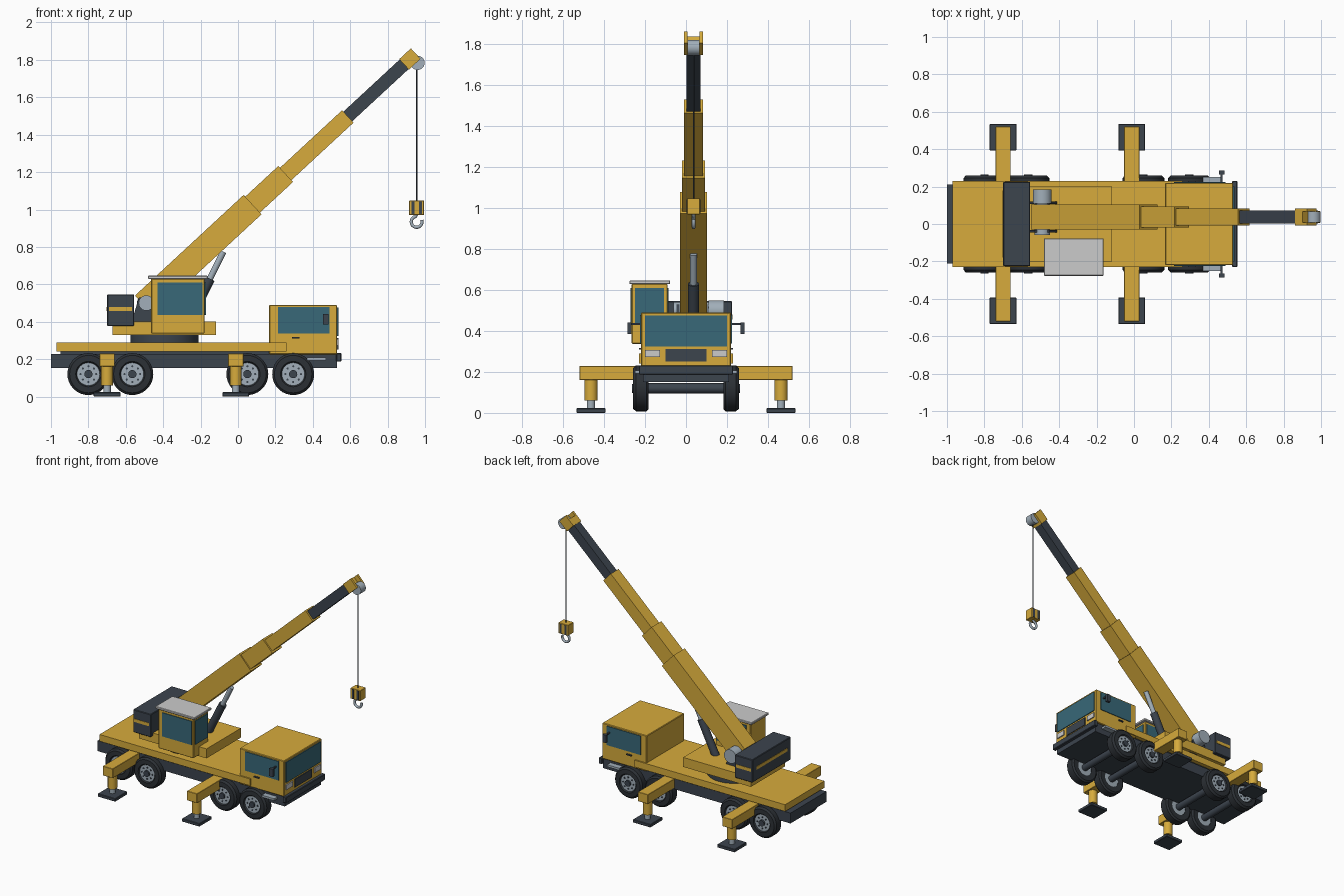
import bpy, bmesh
from math import radians, cos, sin, pi
from mathutils import Vector, Matrix

if "Cube" in bpy.data.objects:
    bpy.data.objects.remove(bpy.data.objects["Cube"])


def material(name, rgb):
    m = bpy.data.materials.new(name)
    m.diffuse_color = (*rgb, 1)
    m.use_nodes = True
    m.node_tree.nodes["Principled BSDF"].inputs["Base Color"].default_value = m.diffuse_color
    return m


YELLOW = material("yellow_paint", (0.68, 0.41, 0.045))
DARK = material("dark_paint", (0.045, 0.058, 0.076))
RUBBER = material("rubber", (0.025, 0.03, 0.036))
GLASS = material("glass", (0.04, 0.14, 0.19))
METAL = material("metal", (0.36, 0.43, 0.49))
PALE = material("pale_grey", (0.58, 0.58, 0.55))


def finish(name, bm, mat, smooth=False, bevel=0):
    me = bpy.data.meshes.new(name)
    bmesh.ops.recalc_face_normals(bm, faces=bm.faces)
    bm.to_mesh(me)
    bm.free()
    me.materials.append(mat)
    ob = bpy.data.objects.new(name, me)
    bpy.context.collection.objects.link(ob)
    if bevel:
        mod = ob.modifiers.new("bevel", 'BEVEL')
        mod.width, mod.segments = bevel, 1
    if smooth:
        bpy.ops.object.select_all(action='DESELECT')
        ob.select_set(True)
        bpy.context.view_layer.objects.active = ob
        bpy.ops.object.shade_smooth_by_angle(angle=radians(35))
    return ob


def box(name, x, y, z, mat, bevel=0, xf=None):
    bm = bmesh.new()
    bmesh.ops.create_cube(bm, size=1)
    for v in bm.verts:
        v.co = Vector([(a + b) / 2 + c * (b - a) for (a, b), c in zip((x, y, z), v.co)])
    if xf:
        bm.transform(xf)
    return finish(name, bm, mat, bevel=bevel)


def cyl(name, a, b, r, mat, n=32):
    a, b = Vector(a), Vector(b)
    bm = bmesh.new()
    bmesh.ops.create_cone(bm, cap_ends=True, segments=n, radius1=r, radius2=r, depth=(b - a).length)
    q = (b - a).to_track_quat('Z', 'Y').to_matrix().to_4x4()
    bm.transform(Matrix.Translation((a + b) / 2) @ q)
    return finish(name, bm, mat, smooth=True)


def prism(name, pts, y0, y1, mat):
    bm = bmesh.new()
    f = bm.faces.new([bm.verts.new((x, y0, z)) for x, z in pts])
    ext = bmesh.ops.extrude_face_region(bm, geom=[f])["geom"]
    for v in ext:
        if isinstance(v, bmesh.types.BMVert):
            v.co.y = y1
    return finish(name, bm, mat)


def lathe(name, profile, centre, mat, n=36):
    # profile of (radius, y), spun about the y axis
    bm = bmesh.new()
    vs = [bm.verts.new((r, y, 0)) for r, y in profile]
    es = [bm.edges.new(p) for p in zip(vs, vs[1:])]
    bmesh.ops.spin(bm, geom=vs + es, cent=(0, 0, 0), axis=(0, 1, 0), angle=2 * pi, steps=n)
    bmesh.ops.remove_doubles(bm, verts=bm.verts, dist=1e-5)
    bm.transform(Matrix.Translation(centre))
    return finish(name, bm, mat, smooth=True)


def span(s, a, b):
    return tuple(sorted((s * a, s * b)))


# Carrier
box("chassis", (-1.0, 0.53), (-0.21, 0.21), (0.152, 0.228), DARK)
box("deck", (-0.97, 0.26), (-0.23, 0.23), (0.24, 0.29), YELLOW)
box("deck_support", (-0.95, 0.25), (-0.2, 0.2), (0.22, 0.245), DARK)
box("driver_cab", (0.167, 0.53), (-0.22, 0.22), (0.226, 0.49), YELLOW, 0.004)
box("windshield", (0.525, 0.536), (-0.2, 0.2), (0.325, 0.475), GLASS)
box("grille", (0.525, 0.536), (-0.1, 0.1), (0.252, 0.312), DARK)
box("bumper", (0.525, 0.553), (-0.23, 0.23), (0.187, 0.232), DARK, 0.004)

# Wheels
for i, x in enumerate((-0.8, -0.565, 0.05, 0.295)):
    cyl(f"axle_{i}", (x, -0.2, 0.12), (x, 0.2, 0.12), 0.025, DARK, 20)
    for s in (-1, 1):
        c = (x, 0, 0.12)
        tyre = [(0.06, 0.185), (0.1, 0.182), (0.112, 0.192), (0.112, 0.245),
                (0.1, 0.258), (0.068, 0.26), (0.06, 0.25), (0.06, 0.185)]
        lathe("tyre", [(r, y * s) for r, y in tyre], c, RUBBER)
        cyl("rim", (x, s * 0.188, 0.12), (x, s * 0.252, 0.12), 0.061, METAL)
        cyl("wheel_hub", (x, s * 0.25, 0.12), (x, s * 0.264, 0.12), 0.022, DARK, 20)
        for k in range(8):
            a = k * pi / 4
            px, pz = x + 0.042 * cos(a), 0.12 + 0.042 * sin(a)
            cyl("wheel_bolt", (px, s * 0.25, pz), (px, s * 0.256, pz), 0.006, DARK, 8)

# Driver cab side details and lamps
for s in (-1, 1):
    box("side_window", (0.215, 0.49), span(s, 0.215, 0.225), (0.338, 0.478), GLASS)
    box("door_handle", (0.288, 0.328), span(s, 0.218, 0.229), (0.309, 0.318), DARK)
    box("headlight", (0.525, 0.538), span(s, 0.127, 0.2), (0.272, 0.308), PALE)
    box("cab_step", (0.37, 0.47), span(s, 0.2, 0.25), (0.193, 0.208), METAL)
    box("mirror_arm", (0.463, 0.473), span(s, 0.215, 0.28), (0.43, 0.44), DARK)
    box("mirror", (0.454, 0.484), span(s, 0.265, 0.285), (0.385, 0.442), DARK)

# Outriggers
for x in (-0.7, -0.012):
    for s in (-1, 1):
        box("outrigger_beam", (x - 0.041, x + 0.041), span(s, 0.1, 0.52), (0.16, 0.229), YELLOW, 0.002)
        cyl("outrigger_leg", (x, s * 0.464, 0.06), (x, s * 0.464, 0.165), 0.032, YELLOW, 24)
        cyl("outrigger_ram", (x, s * 0.464, 0.015), (x, s * 0.464, 0.07), 0.02, METAL, 20)
        box("outrigger_foot", (x - 0.072, x + 0.072), span(s, 0.393, 0.535), (0, 0.023), DARK, 0.003)

# Turntable and superstructure
cyl("turntable", (-0.393, 0, 0.285), (-0.393, 0, 0.335), 0.183, DARK, 40)
box("turret_base", (-0.67, -0.117), (-0.2, 0.2), (0.33, 0.4), YELLOW)
box("counterweight", (-0.7, -0.555), (-0.225, 0.225), (0.377, 0.546), DARK, 0.004)
for s in (-1, 1):
    box("counterweight_stripe", (-0.69, -0.568), span(s, 0.22, 0.228), (0.457, 0.48), YELLOW)
box("counterweight_rear_stripe", (-0.703, -0.695), (-0.18, 0.18), (0.457, 0.48), YELLOW)

# Operator cab
box("operator_cab", (-0.465, -0.178), (-0.265, -0.09), (0.337, 0.63), YELLOW, 0.004)
box("operator_roof", (-0.482, -0.162), (-0.277, -0.077), (0.629, 0.646), PALE, 0.003)
box("operator_front_window", (-0.185, -0.172), (-0.25, -0.107), (0.435, 0.61), GLASS)
for y in (-0.265, -0.09):
    box("operator_side_window", (-0.43, -0.19), (y - 0.005, y + 0.005), (0.435, 0.61), GLASS)

# Boom mount and winch
BY = 0.037
for y in (BY - 0.083, BY + 0.069):
    prism("boom_bracket", [(-0.57, 0.395), (-0.41, 0.395), (-0.455, 0.53), (-0.53, 0.53)], y, y + 0.014, DARK)
cyl("boom_pivot", (-0.49, -0.06, 0.5), (-0.49, 0.12, 0.5), 0.041, METAL)
cyl("winch_drum", (-0.49, 0.11, 0.5), (-0.49, 0.185, 0.5), 0.05, METAL)

# Telescopic boom, built along x and tilted about the pivot
BOOM = Matrix.Translation((-0.49, BY, 0.5)) @ Matrix.Rotation(radians(-42.8), 4, 'Y')
sections = [("boom_base", -0.017, 0.774, 0.066, 0.0705, YELLOW), ("boom_second", 0.6, 1.015, 0.057, 0.058, YELLOW),
            ("boom_third", 0.9, 1.468, 0.046, 0.045, YELLOW), ("boom_fourth", 1.3, 1.9, 0.034, 0.035, DARK)]
for name, a, b, w, h, m in sections:
    box(name, (a, b), (-w, w), (-h, h), m, xf=BOOM)
for s in (-1, 1):
    box("boom_head_cheek", (1.878, 1.963), span(s, 0.03, 0.046), (-0.038, 0.038), YELLOW, xf=BOOM)
box("boom_head", (1.878, 1.93), (-0.035, 0.035), (-0.038, 0.038), YELLOW, xf=BOOM)
cyl("head_sheave", (0.96, BY - 0.029, 1.784), (0.96, BY + 0.029, 1.784), 0.038, METAL)

# Lift cylinder
cyl("lift_cylinder", (-0.27, BY, 0.39), (-0.15, BY, 0.63), 0.027, DARK, 24)
cyl("lift_rod", (-0.16, BY, 0.61), (-0.078, BY, 0.775), 0.017, METAL, 20)

# Hoist rope, hook block and hook
HX = 0.955
cyl("hoist_rope", (HX, BY, 1.03), (HX, BY, 1.785), 0.004, DARK, 8)
box("hook_block", (HX - 0.04, HX + 0.04), (BY - 0.032, BY + 0.032), (0.97, 1.048), YELLOW, 0.002)
for x in (HX - 0.02, HX + 0.02):
    box("hook_block_slot", (x - 0.008, x + 0.008), (BY - 0.034, BY + 0.034), (0.975, 1.043), DARK)
cu = bpy.data.curves.new("hook", 'CURVE')
cu.dimensions = '3D'
cu.bevel_depth, cu.bevel_resolution, cu.use_fill_caps = 0.009, 3, True
path = [(HX, 0.975)] + [(HX + 0.029 * cos(a), 0.934 + 0.029 * sin(a))
                        for a in (radians(100 + 20 * k) for k in range(15))]
sp = cu.splines.new('POLY')
sp.points.add(len(path) - 1)
for p, (x, z) in zip(sp.points, path):
    p.co = (x, BY, z, 1)
cu.materials.append(METAL)
bpy.context.collection.objects.link(bpy.data.objects.new("hook", cu))
